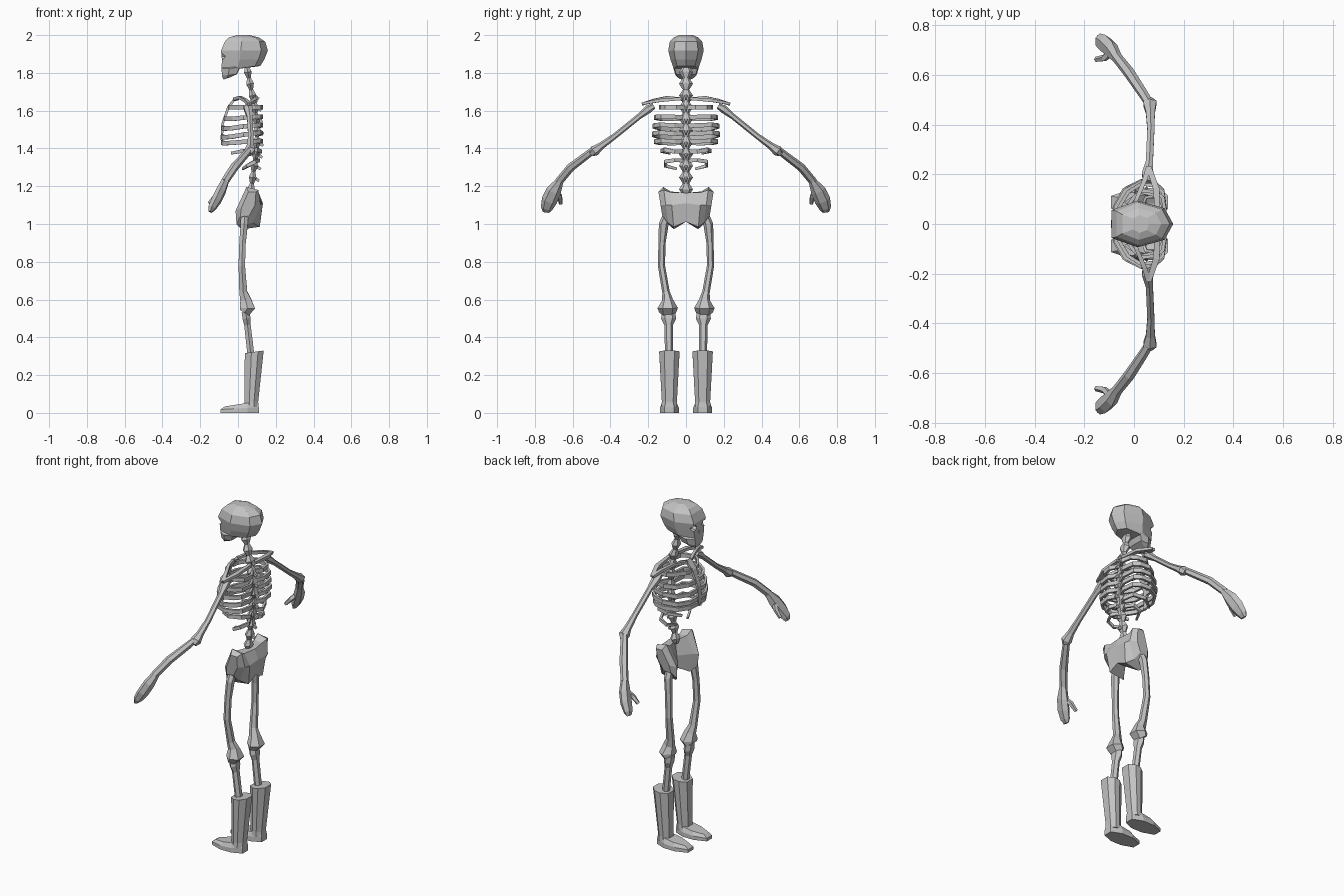
import bpy, bmesh, math
from mathutils import Vector

BONE = bpy.data.materials.new("bone grey")
BONE.diffuse_color = (0.55, 0.55, 0.55, 1)


def loft(name, rings, mirror=False, cap_start=True):
    """Flat-shaded skin over equal-length rings; mirrored left to right across y = 0."""
    bm = bmesh.new()
    vs = [[bm.verts.new(p) for p in r] for r in rings]
    n = len(vs[0])
    for a, b in zip(vs, vs[1:]):
        for i in range(n):
            j = (i + 1) % n
            bm.faces.new((a[i], a[j], b[j], b[i]))
    if cap_start:
        bm.faces.new(vs[0][::-1])
    bm.faces.new(vs[-1])
    bmesh.ops.recalc_face_normals(bm, faces=bm.faces)
    if not cap_start and sum((f.normal.z for f in bm.faces if f.calc_center_median().z > 1.15)) < 0:
        bmesh.ops.reverse_faces(bm, faces=bm.faces)
    me = bpy.data.meshes.new(name)
    bm.to_mesh(me)
    bm.free()
    me.materials.append(BONE)
    ob = bpy.data.objects.new(name, me)
    bpy.context.collection.objects.link(ob)
    if mirror:
        m = ob.modifiers.new("Mirror", 'MIRROR')
        m.use_axis = (False, True, False)
    return ob


def tube(name, pts, n=6, ref=(1, 0, 0), mirror=True):
    """Bone along points (x, y, z, radius along ref, radius across)."""
    P = [Vector(p[:3]) for p in pts]
    fit = 1.1 if n == 6 else 1.0
    rings = []
    for i, p in enumerate(pts):
        t = (P[min(i + 1, len(P) - 1)] - P[max(i - 1, 0)]).normalized()
        u = Vector(ref)
        u = (u - t * u.dot(t)).normalized()
        v = t.cross(u)
        ring = []
        for k in range(n):
            a = 2 * math.pi * (k + 0.5) / n
            ring.append(P[i] + u * (fit * p[3] * math.cos(a)) + v * (p[4] * math.sin(a)))
        rings.append(ring)
    return loft(name, rings, mirror)


# Skull: stacked seven-sided rings from chin to crown
def skull_ring(z, xf, xb, hw, tilt=0.0, back=(0.86, 0.68)):
    d = xb - xf
    half = [(xf, 0.6 * hw), (xf + 0.42 * d, hw), (xf + back[0] * d, back[1] * hw)]
    pts = half + [(xb, 0)] + [(x, -y) for x, y in reversed(half)]
    return [(x, y, z + tilt * (x - xf)) for x, y in pts]


JAW = (0.97, 0.92)
skull = loft("skull", [
    skull_ring(1.764, -0.077, -0.04, 0.036, 0.35, JAW),
    skull_ring(1.785, -0.085, -0.006, 0.056, 0.1, JAW),
    skull_ring(1.822, -0.087, 0.008, 0.066, 0, JAW),
    skull_ring(1.828, -0.087, 0.117, 0.068, 0.04),
    skull_ring(1.87, -0.085, 0.139, 0.082),
    skull_ring(1.918, -0.09, 0.158, 0.094),
    skull_ring(1.965, -0.07, 0.144, 0.086),
    skull_ring(1.988, -0.047, 0.11, 0.064),
    skull_ring(2.0, -0.005, 0.06, 0.036)])
# Eye sockets and nose opening
eyes = tube("eye_cutter", [(-0.13, 0.056, 1.888, 0.019, 0.024), (-0.055, 0.036, 1.888, 0.015, 0.018)],
            ref=(0, 0, 1))
nose = tube("nose_cutter", [(-0.12, 0, 1.852, 0.014, 0.011), (-0.075, 0, 1.852, 0.012, 0.009)],
            n=3, ref=(0, 0, 1), mirror=False)
for c in (eyes, nose):
    c.hide_render = True
    c.hide_set(True)
    b = skull.modifiers.new("Cut", 'BOOLEAN')
    b.operation = 'DIFFERENCE'
    b.solver = 'EXACT'
    b.object = c

# Spine: pinched column with rear spurs
COLUMN = [(1.84, 0.045), (1.71, 0.07), (1.63, 0.088), (1.50, 0.102), (1.39, 0.098), (1.28, 0.082), (1.15, 0.065)]


def spine_x(z):
    for (z0, x0), (z1, x1) in zip(COLUMN, COLUMN[1:]):
        if z >= z1:
            return x0 + (x1 - x0) * (z0 - z) / (z0 - z1)
    return COLUMN[-1][1]


column = []
for i in range(23):
    z = 1.835 - i * 0.031
    big = i % 2 == 1
    column.append((spine_x(z), 0, z, 0.021 if big else 0.011, 0.037 if big else 0.017))
    if big and 4 < i < 21:
        x = spine_x(z)
        tube(f"spine_spur_{i}", [(x, 0, z + 0.004, 0.016, 0.012), (x + 0.034, 0, z - 0.018, 0.009, 0.007)],
             n=4, ref=(0, 0, 1), mirror=False)
tube("spine", column, mirror=False)

# Breastbone
tube("breastbone", [(-0.012, 0, 1.668, 0.032, 0.009), (-0.05, 0, 1.62, 0.026, 0.01),
                    (-0.082, 0, 1.53, 0.02, 0.009), (-0.086, 0, 1.45, 0.022, 0.009),
                    (-0.08, 0, 1.415, 0.01, 0.007)], n=4, ref=(0, 1, 0), mirror=False)

# Full ribs: height, half width, front end x, front drop
for i, (z, w, xf, drop) in enumerate([(1.618, 0.135, -0.045, 0.0), (1.568, 0.162, -0.068, 0.012),
                                      (1.525, 0.17, -0.08, 0.02), (1.483, 0.174, -0.084, 0.024),
                                      (1.44, 0.163, -0.082, 0.012)]):
    path = [(0.1, 0.01, 0.3), (0.125, 0.38 * w, 0.1), (0.115, 0.8 * w, 0), (0.085, 0.95 * w, 0.1),
            (0.03, w, 0.4), (xf + 0.045, 0.8 * w, 0.9), (xf + 0.008, 0.42 * w, 1), (xf, 0.012, 0.8)]
    tube(f"rib_{i + 1}", [(x, y, z - s * drop, 0.0165, 0.010) for x, y, s in path], n=4, ref=(0, 0, 1))

# Short floating ribs
tube("rib_6", [(0.095, 0.01, 1.385, 0.014, 0.009), (0.12, 0.06, 1.383, 0.015, 0.009),
               (0.1, 0.112, 1.393, 0.016, 0.009), (0.03, 0.128, 1.387, 0.014, 0.009),
               (-0.035, 0.085, 1.375, 0.010, 0.007)], n=4, ref=(0, 0, 1))
tube("rib_7", [(0.085, 0.01, 1.335, 0.013, 0.009), (0.11, 0.06, 1.338, 0.014, 0.009),
               (0.09, 0.11, 1.33, 0.014, 0.009), (0.05, 0.11, 1.308, 0.012, 0.009),
               (0.025, 0.05, 1.292, 0.009, 0.007)], n=4, ref=(0, 0, 1))

# Shoulder girdle
tube("collarbone", [(-0.018, 0.015, 1.66, 0.012, 0.012), (0.01, 0.1, 1.67, 0.011, 0.011),
                    (0.04, 0.17, 1.654, 0.012, 0.013), (0.06, 0.23, 1.635, 0.010, 0.016)], n=4, ref=(0, 0, 1))
tube("shoulder_blade", [(0.095, 0.02, 1.664, 0.011, 0.013), (0.09, 0.14, 1.654, 0.012, 0.018),
                        (0.06, 0.23, 1.637, 0.009, 0.014)], n=4, ref=(0, 0, 1))

# Arms
tube("upper_arm", [(0.055, 0.17, 1.625, 0.018, 0.015), (0.055, 0.2, 1.608, 0.024, 0.022),
                   (0.062, 0.25, 1.568, 0.015, 0.015), (0.068, 0.38, 1.463, 0.015, 0.015),
                   (0.066, 0.45, 1.413, 0.019, 0.019), (0.064, 0.485, 1.387, 0.028, 0.028),
                   (0.057, 0.5, 1.372, 0.018, 0.018)])
tube("forearm", [(0.065, 0.478, 1.4, 0.016, 0.018), (0.04, 0.52, 1.368, 0.018, 0.02),
                 (-0.02, 0.61, 1.3, 0.021, 0.022), (-0.072, 0.675, 1.222, 0.019, 0.022)])
tube("hand", [(-0.066, 0.667, 1.23, 0.019, 0.02), (-0.09, 0.7, 1.175, 0.025, 0.04),
              (-0.115, 0.723, 1.125, 0.025, 0.042), (-0.138, 0.737, 1.085, 0.02, 0.032),
              (-0.147, 0.74, 1.064, 0.009, 0.02)])
tube("thumb", [(-0.095, 0.69, 1.17, 0.016, 0.017), (-0.12, 0.668, 1.145, 0.014, 0.015),
               (-0.153, 0.663, 1.108, 0.010, 0.011)], n=5)

# Pelvis: side profiles from the middle outwards, narrowing downwards
PELVIS = [
    (0.0, [(.07, 1.165), (.11, 1.165), (.132, 1.11), (.115, 1.012), (.06, 1.012), (.06, 1.08)]),
    (0.082, [(.05, 1.172), (.10, 1.168), (.13, 1.10), (.115, .985), (.02, .972), (.0, 1.08)]),
    (0.116, [(.045, 1.196), (.108, 1.18), (.12, 1.10), (.08, 1.005), (-.008, 1.0), (-.013, 1.07)]),
    (0.146, [(.055, 1.17), (.095, 1.17), (.09, 1.10), (.06, 1.045), (.012, 1.04), (.018, 1.085)])]
loft("pelvis", [[(x, y * (0.78 + 1.1 * (z - 0.97)), z) for x, z in prof] for y, prof in PELVIS],
     mirror=True, cap_start=False)

# Legs
tube("thigh_bone", [(0.035, 0.105, 1.035, 0.021, 0.022), (0.033, 0.118, 1.0, 0.020, 0.026),
                    (0.024, 0.127, 0.9, 0.018, 0.019), (0.02, 0.13, 0.78, 0.018, 0.019),
                    (0.028, 0.106, 0.64, 0.022, 0.020), (0.04, 0.098, 0.60, 0.03, 0.028),
                    (0.05, 0.097, 0.555, 0.042, 0.054), (0.035, 0.097, 0.53, 0.028, 0.044)])
tube("shin_bone", [(0.04, 0.092, 0.535, 0.022, 0.034), (0.045, 0.092, 0.50, 0.022, 0.040),
                   (0.05, 0.092, 0.465, 0.018, 0.023), (0.068, 0.09, 0.31, 0.019, 0.021)])


# Boots: faceted shaft over a low foot
def outline(z0, z1, xf, xb, hw, yc=0.088):
    d = xb - xf
    pts = [(xf, .5), (xf + .35 * d, 1), (xf + .7 * d, 1), (xb, .5),
           (xb, -.5), (xf + .7 * d, -1), (xf + .35 * d, -1), (xf, -.5)]
    return [(x, yc + s * hw, z0 + (z1 - z0) * (x - xf) / d) for x, s in pts]


loft("boot_shaft", [outline(0.03, 0.03, 0.034, 0.108, 0.042), outline(0.06, 0.06, 0.034, 0.107, 0.04),
                    outline(0.316, 0.33, 0.036, 0.136, 0.054)], mirror=True)
loft("boot_foot", [outline(0, 0, -0.092, 0.11, 0.05), outline(0.018, 0.03, -0.092, 0.11, 0.05),
                   outline(0.034, 0.062, -0.07, 0.106, 0.039)], mirror=True)
